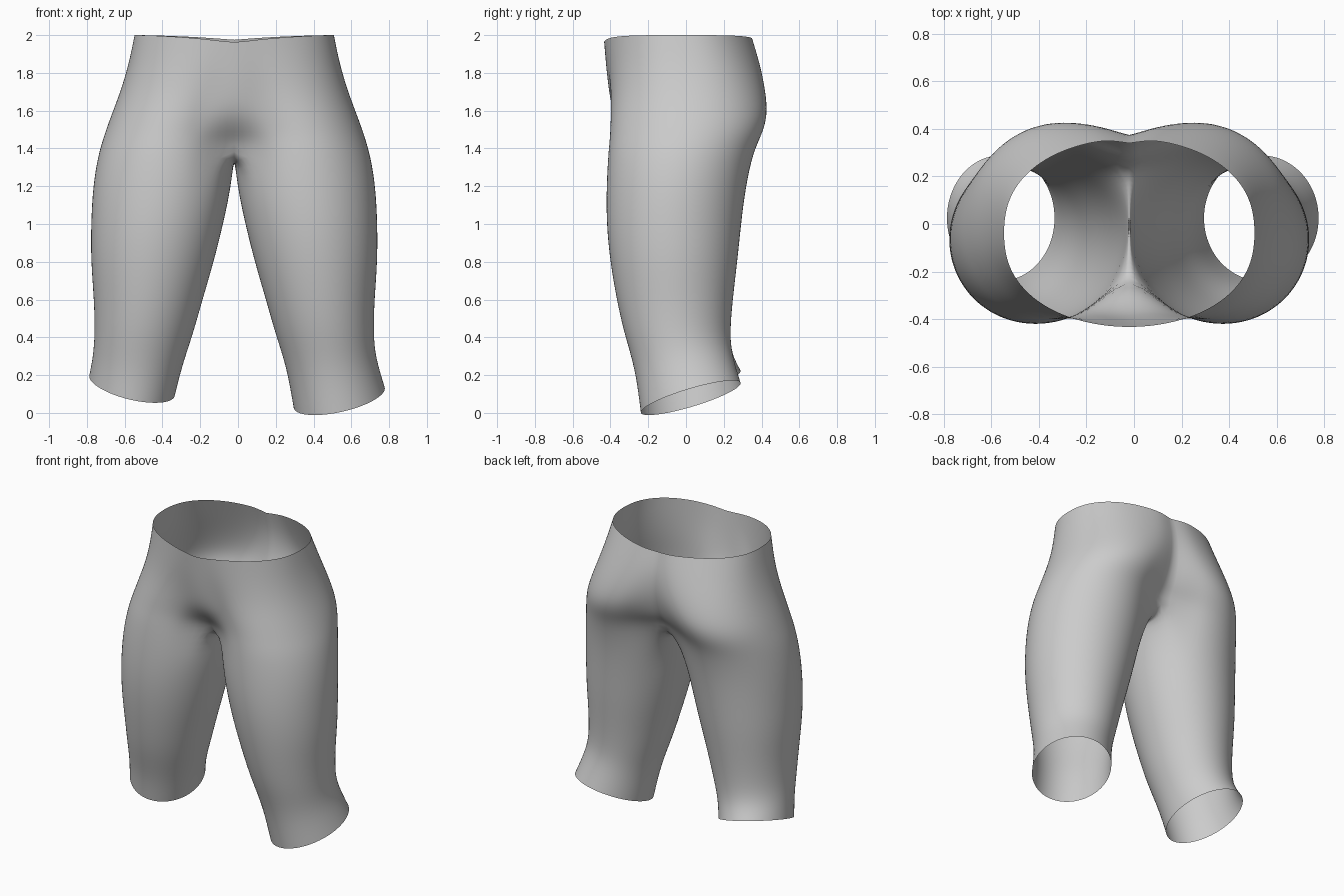
import bpy
import bmesh
from math import cos, sin, pi, radians

cube = bpy.data.objects.get("Cube")
if cube:
    bpy.data.objects.remove(cube)

MID = -0.02        # symmetry line
COLS = 24          # points around a leg
ARC = 9            # outer columns run from -ARC (front seam) to +ARC (back seam)


def lerp(a, b, k):
    return a + (b - a) * k


def power(v, p):
    return abs(v) ** p * (1 if v >= 0 else -1)


# Hip rows: outer z, half width, front y, back y, leg blend, front seam (y, z), back seam (y, z)
HIPS = [
    (2.00, 0.53, -0.435, 0.36, 0.0, (-0.435, 1.96), (0.34, 1.975)),
    (1.85, 0.56, -0.43, 0.41, 0.15, (-0.425, 1.83), (0.375, 1.84)),
    (1.70, 0.605, -0.42, 0.445, 0.4, (-0.415, 1.70), (0.375, 1.71)),
    (1.56, 0.66, -0.415, 0.45, 0.7, (-0.39, 1.58), (0.35, 1.60)),
    (1.46, 0.695, -0.41, 0.41, 0.9, (-0.30, 1.49), (0.31, 1.50)),
    (1.36, 0.725, -0.415, 0.36, 1.0, (-0.20, 1.42), (0.24, 1.43)),
]
# Leg rows: z, inner, outer, front y, back y
LEGS = [
    (1.20, 0.012, 0.752, -0.425, 0.32),
    (1.00, 0.055, 0.762, -0.425, 0.295),
    (0.80, 0.105, 0.762, -0.405, 0.275),
    (0.60, 0.165, 0.745, -0.37, 0.25),
    (0.42, 0.215, 0.74, -0.33, 0.235),
    (0.27, 0.275, 0.75, -0.27, 0.245),
]
# Hem of each leg: side, z, outer, tilt of the row above
HEMS = {1: (0.08, 0.80), -1: (0.145, 0.77)}


def hip_point(row, j):
    z, w, yf, yb, k, front, back = row
    if abs(j) == ARC:
        y, z = front if j < 0 else back
        return 0.0, y, z
    s = j / ARC
    yc, ry = (yf + yb) / 2, (yb - yf) / 2
    a, b = s * pi / 2, s * radians(135)
    u = lerp(w * cos(a), w / 2 * (1 + cos(b)), k)
    y = yc + ry * lerp(power(sin(a), 0.85), sin(b), k)
    seam_z = (front if j < 0 else back)[1]
    return u, y, lerp(z, seam_z, abs(s) ** 3)


def crotch_point(i, n):
    # Bridge between the legs, from back seam to front seam
    t = i / n
    y = lerp(HIPS[-1][6][0], HIPS[-1][5][0], t)
    return 0.0, y, 1.425 - 0.05 * sin(pi * t)


def leg_point(row, j, tilt):
    z, inner, outer, yf, yb = row
    a = j * 2 * pi / COLS
    c, s = cos(a), sin(a)
    u = (inner + outer) / 2 + (outer - inner) / 2 * c
    y = (yf + yb) / 2 + (yb - yf) / 2 * s
    return u, y, z + tilt * (0.05 * c + 0.078 * s)


bm = bmesh.new()
crease = bm.edges.layers.float.new("crease_edge")


def bridge(upper, lower, closed):
    n = len(upper)
    for i in range(n if closed else n - 1):
        k = (i + 1) % n
        bm.faces.new((upper[i], upper[k], lower[k], lower[i]))


for side in (1, -1):
    def ring(points):
        return [bm.verts.new((MID + side * u, y, z)) for u, y, z in points]

    # Hips: open arcs from front seam to back seam
    rows = [ring([hip_point(r, j) for j in range(-ARC, ARC + 1)]) for r in HIPS]
    for a, b in zip(rows, rows[1:]):
        bridge(a, b, False)
        bm.edges.get((a[-1], b[-1]))[crease] = 0.7

    # Leg: closed rings hanging from the crotch row
    n = COLS - 2 * ARC
    upper = rows[-1] + ring([crotch_point(i, n) for i in range(1, n)])
    hem_z, hem_outer = HEMS[side]
    tube = [(r, 0.0) for r in LEGS]
    tube[-1] = (LEGS[-1], 0.5)
    tube.append(((hem_z, 0.312, hem_outer, -0.242, 0.292), 1.0))
    for row, tilt in tube:
        lower = ring([leg_point(row, j, tilt) for j in range(-ARC, COLS - ARC)])
        bridge(upper, lower, True)
        upper = lower

# Join the halves along the centre seam
seam = [v for v in bm.verts if abs(v.co.x - MID) < 1e-5]
bmesh.ops.remove_doubles(bm, verts=seam, dist=1e-4)
bmesh.ops.recalc_face_normals(bm, faces=bm.faces)

mesh = bpy.data.meshes.new("shorts")
bm.to_mesh(mesh)
bm.free()
shorts = bpy.data.objects.new("shorts", mesh)
bpy.context.collection.objects.link(shorts)

# Plain grey cloth
grey = bpy.data.materials.new("grey_cloth")
grey.use_nodes = True
colour = (0.6, 0.6, 0.6, 1.0)
grey.diffuse_color = colour
grey.node_tree.nodes["Principled BSDF"].inputs["Base Color"].default_value = colour
mesh.materials.append(grey)

# Smooth cloth surface
smooth = shorts.modifiers.new("smooth", "SUBSURF")
smooth.levels = smooth.render_levels = 2
for poly in mesh.polygons:
    poly.use_smooth = True
